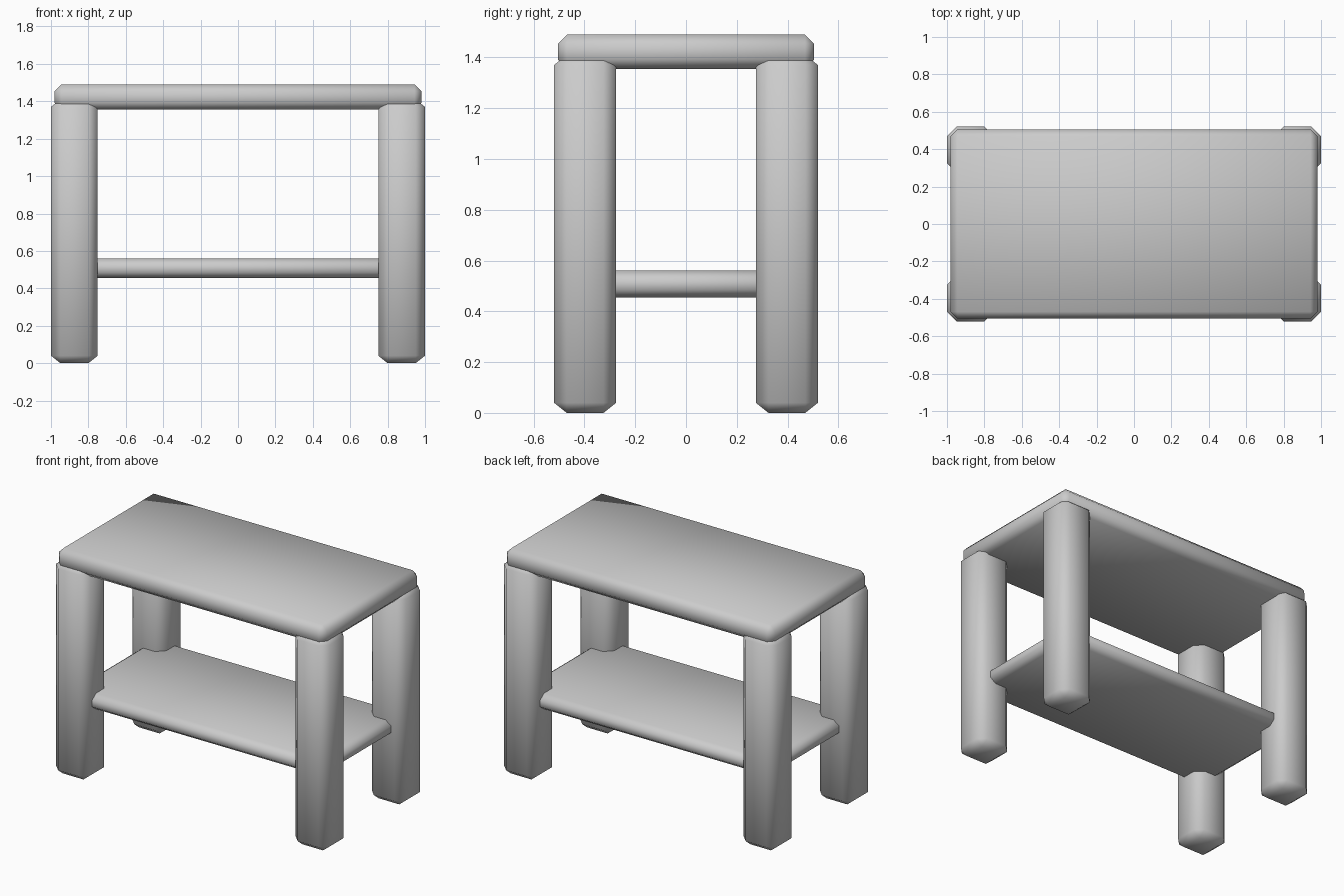
import bpy
import bmesh
from math import radians
from mathutils import Matrix, Vector

cube = bpy.data.objects.get("Cube")
if cube:
    bpy.data.objects.remove(cube, do_unlink=True)

GREY = (0.6, 0.6, 0.6, 1.0)
grey = bpy.data.materials.new("plain_grey")
grey.use_nodes = True
grey.diffuse_color = GREY
grey.node_tree.nodes["Principled BSDF"].inputs["Base Color"].default_value = GREY


def chamfered_box(name, low, high, width, height):
    """Box with chamfered edges: width is measured sideways, height along z."""
    low, high = Vector(low), Vector(high)
    size = high - low
    stretch = height / width
    bm = bmesh.new()
    bmesh.ops.create_cube(bm, size=1)
    bmesh.ops.scale(bm, vec=(size.x, size.y, size.z / stretch), verts=bm.verts)
    bmesh.ops.bevel(bm, geom=bm.edges[:], offset=width, offset_type="OFFSET",
                    segments=1, affect="EDGES", clamp_overlap=True)
    bmesh.ops.scale(bm, vec=(1, 1, stretch), verts=bm.verts)
    bmesh.ops.transform(bm, matrix=Matrix.Translation((low + high) / 2), verts=bm.verts)
    mesh = bpy.data.meshes.new(name)
    bm.to_mesh(mesh)
    bm.free()
    mesh.materials.append(grey)
    obj = bpy.data.objects.new(name, mesh)
    bpy.context.collection.objects.link(obj)
    bpy.ops.object.select_all(action="DESELECT")
    obj.select_set(True)
    bpy.context.view_layer.objects.active = obj
    bpy.ops.object.shade_smooth_by_angle(angle=radians(48))
    return obj


# Table top and lower shelf
chamfered_box("table_top", (-0.98, -0.505, 1.355), (0.98, 0.505, 1.49), 0.036, 0.036)
chamfered_box("shelf", (-0.925, -0.45, 0.455), (0.925, 0.45, 0.56), 0.04, 0.03)

# Four thick legs, standing slightly proud of the top
for side, sx in (("left", 1), ("right", -1)):
    for end, sy in (("front", -1), ("back", 1)):
        xs = sorted((sx * 0.75, sx * 1.0))
        ys = sorted((sy * 0.275, sy * 0.52))
        chamfered_box(f"{end}_{side}_leg", (xs[0], ys[0], 0), (xs[1], ys[1], 1.41), 0.05, 0.04)
